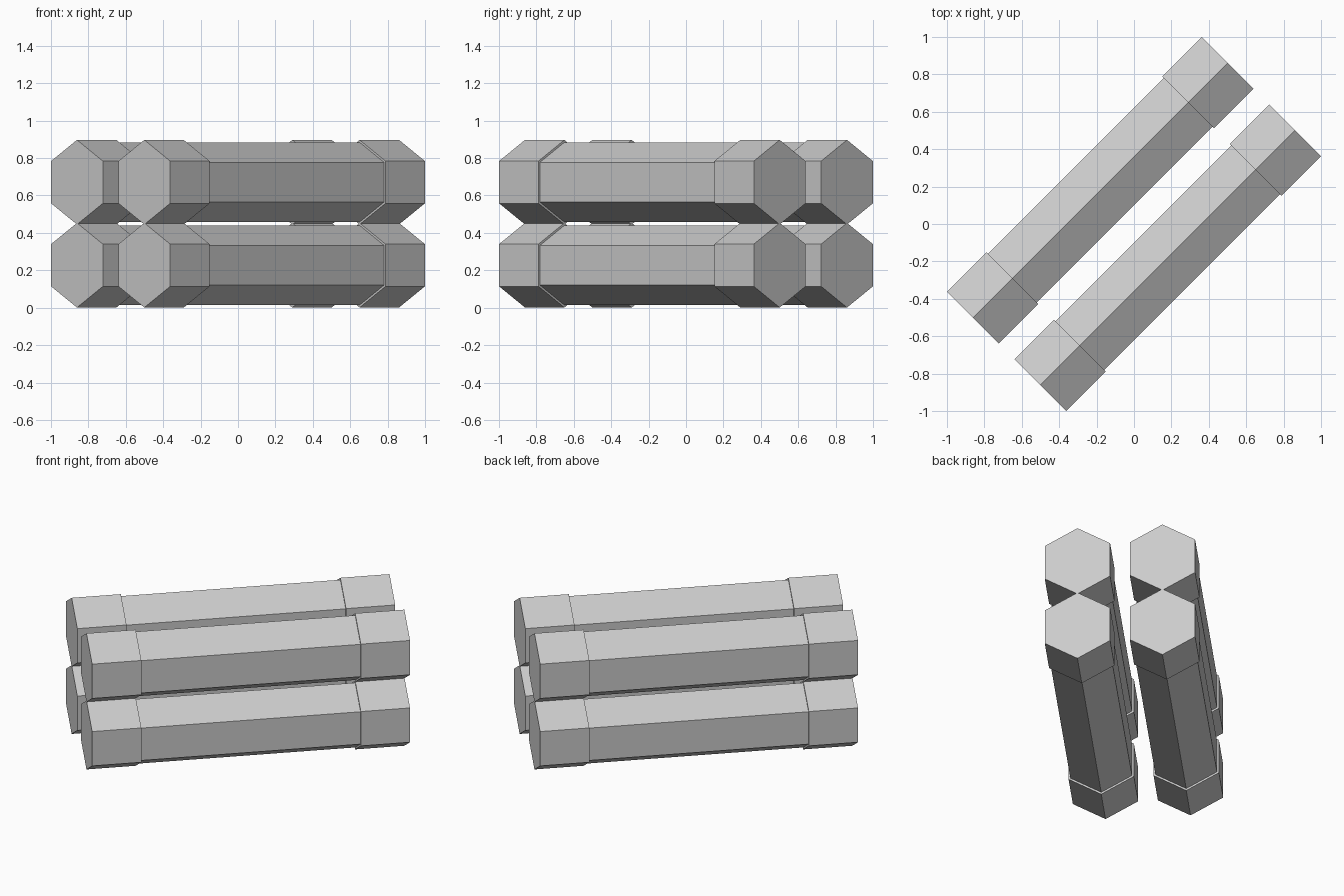
import bpy, bmesh, math

if "Cube" in bpy.data.objects:
    bpy.data.objects.remove(bpy.data.objects["Cube"])

CAP_R, BODY_R = 0.226, 0.213      # hexagon corner radii
HALF, CAP_LEN = 0.963, 0.298      # half length of a rod, length of each end collar
SIDE = 0.18 * math.sqrt(2)        # sideways offset of each rod
LOW_Z, HIGH_Z = 0.227, 0.671      # rod axis heights

grey = bpy.data.materials.new("light_grey")
grey.diffuse_color = (0.6, 0.6, 0.6, 1)
grey.use_nodes = True
grey.node_tree.nodes["Principled BSDF"].inputs["Base Color"].default_value = grey.diffuse_color


def hex_rod(name, side, z):
    """Hexagonal rod along local x, corner up, with a thicker collar at each end."""
    inner = HALF - CAP_LEN
    stations = [(-HALF, CAP_R), (-inner, CAP_R), (-inner, BODY_R),
                (inner, BODY_R), (inner, CAP_R), (HALF, CAP_R)]
    bm = bmesh.new()
    rings = [[bm.verts.new((x, r * math.sin(k * math.pi / 3), r * math.cos(k * math.pi / 3)))
              for k in range(6)] for x, r in stations]
    for a, b in zip(rings, rings[1:]):
        for k in range(6):
            n = (k + 1) % 6
            bm.faces.new((a[k], a[n], b[n], b[k]))
    bm.faces.new(rings[0])
    bm.faces.new(rings[-1])
    bmesh.ops.recalc_face_normals(bm, faces=bm.faces)
    mesh = bpy.data.meshes.new(name)
    bm.to_mesh(mesh)
    bm.free()
    mesh.materials.append(grey)
    ob = bpy.data.objects.new(name, mesh)
    bpy.context.collection.objects.link(ob)
    # rods lie diagonally on the ground plane
    ob.rotation_euler.z = math.radians(45)
    d = side * SIDE / math.sqrt(2)
    ob.location = (d, -d, z)


# two rods side by side, stacked in two layers
for layer, z in (("lower", LOW_Z), ("upper", HIGH_Z)):
    for label, side in (("left", -1), ("right", 1)):
        hex_rod(f"{layer}_{label}_rod", side, z)
